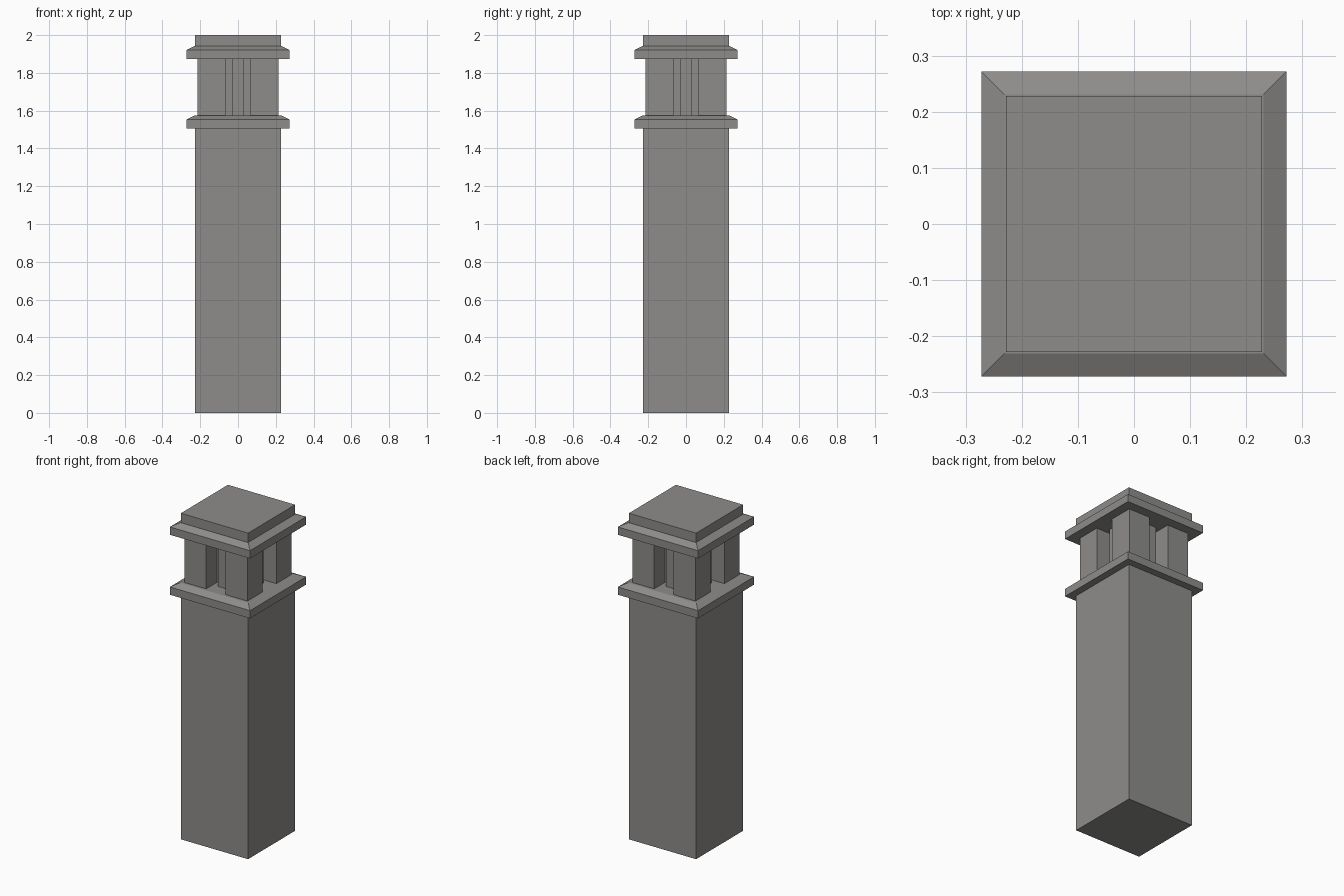
import bpy, bmesh

if "Cube" in bpy.data.objects:
    bpy.data.objects.remove(bpy.data.objects["Cube"])

stone = bpy.data.materials.new("warm_grey_stone")
stone.diffuse_color = (0.27, 0.265, 0.255, 1)
stone.use_nodes = True
stone.node_tree.nodes["Principled BSDF"].inputs["Base Color"].default_value = stone.diffuse_color


def square_loft(name, rings):
    """Stack of centred square rings (half width, z), capped at both ends."""
    bm = bmesh.new()
    loops = [[bm.verts.new((sx * h, sy * h, z))
              for sx, sy in ((-1, -1), (1, -1), (1, 1), (-1, 1))] for h, z in rings]
    for a, b in zip(loops, loops[1:]):
        for i in range(4):
            j = (i + 1) % 4
            bm.faces.new((a[i], a[j], b[j], b[i]))
    bm.faces.new(loops[0][::-1])
    bm.faces.new(loops[-1])
    return finish(name, bm)


def box(name, x0, x1, y0, y1, z0, z1):
    bm = bmesh.new()
    bmesh.ops.create_cube(bm, size=1)
    for v in bm.verts:
        v.co = (x1 if v.co.x > 0 else x0, y1 if v.co.y > 0 else y0, z1 if v.co.z > 0 else z0)
    return finish(name, bm)


def finish(name, bm):
    mesh = bpy.data.meshes.new(name)
    bm.to_mesh(mesh)
    bm.free()
    mesh.materials.append(stone)
    obj = bpy.data.objects.new(name, mesh)
    bpy.context.collection.objects.link(obj)
    return obj


SHAFT, LEDGE, NECK = 0.228, 0.272, 0.214
GAP, BAR, BAR_FACE, CORE = 0.066, 0.032, 0.15, 0.11
Z0, Z1 = 1.56, 1.88

# Main shaft and cap block
square_loft("shaft", [(SHAFT, 0), (SHAFT, 1.505)])
square_loft("cap_block", [(SHAFT, 1.94), (SHAFT, 2.0)])

# Ledges with sloping tops
for name, z in (("lower_ledge", 1.505), ("upper_ledge", 1.873)):
    square_loft(name, [(LEDGE, z), (LEDGE, z + 0.048), (0.231, z + 0.069)])

# Neck: inner core, four corner piers and a recessed bar on each side
square_loft("neck_core", [(CORE, Z0), (CORE, Z1)])
for sx in (-1, 1):
    for sy in (-1, 1):
        xs, ys = sorted((sx * GAP, sx * NECK)), sorted((sy * GAP, sy * NECK))
        box("corner_pier", *xs, *ys, Z0, Z1)
for s in (-1, 1):
    d = sorted((s * (CORE - 0.01), s * BAR_FACE))
    box("recessed_bar", -BAR, BAR, *d, Z0, Z1)
    box("recessed_bar", *d, -BAR, BAR, Z0, Z1)
